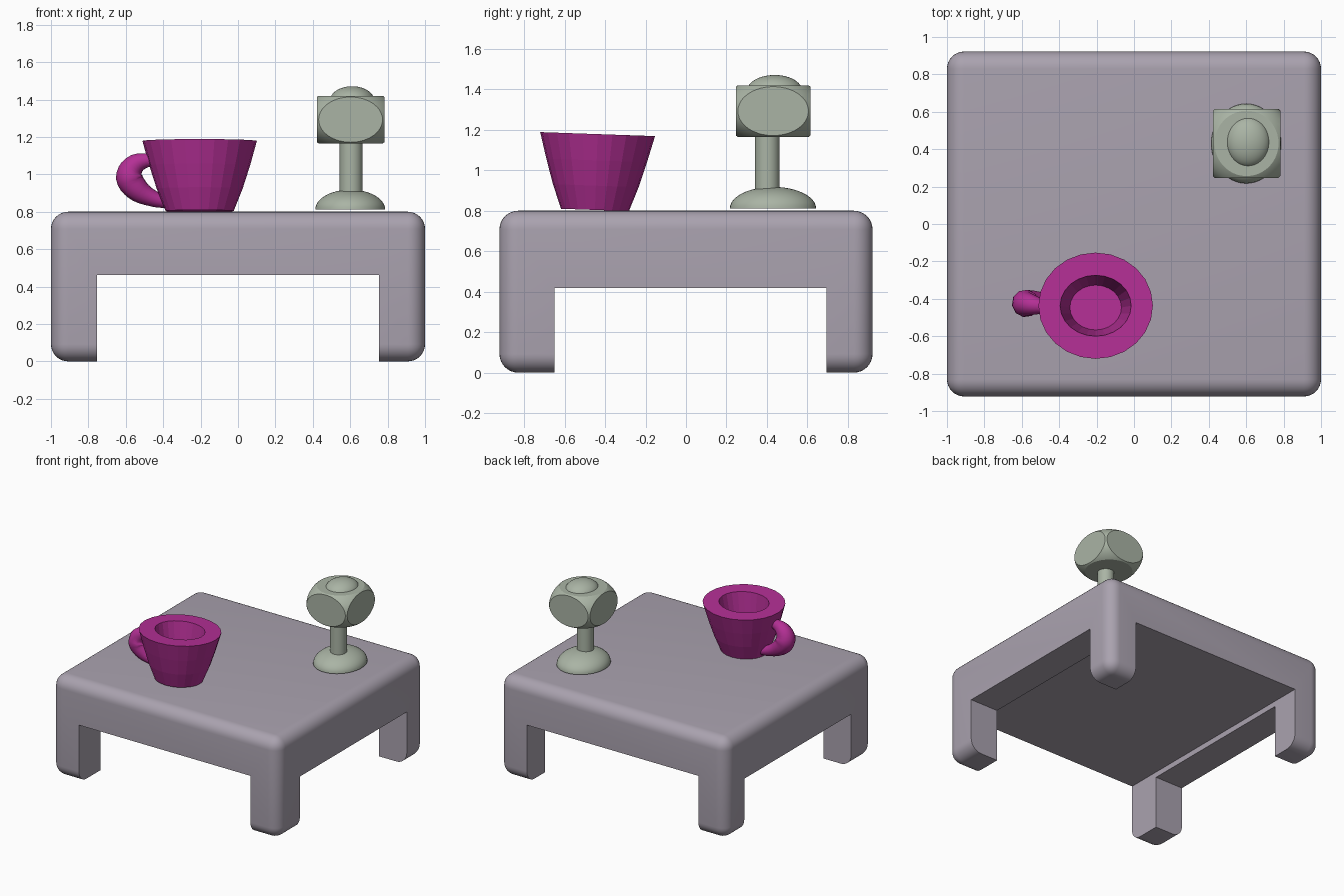
import bpy, bmesh
from math import sin, cos, pi, radians

if "Cube" in bpy.data.objects:
    bpy.data.objects.remove(bpy.data.objects["Cube"])


def material(name, rgb):
    m = bpy.data.materials.new(name)
    m.diffuse_color = (*[c ** 2.2 for c in rgb], 1)
    m.use_nodes = True
    m.node_tree.nodes["Principled BSDF"].inputs["Base Color"].default_value = m.diffuse_color
    return m


TABLE = material("table_grey", (0.66, 0.63, 0.68))
CUP = material("cup_magenta", (0.70, 0.20, 0.58))
STAND = material("stand_green", (0.66, 0.70, 0.64))


def finish(ob, name, mat):
    ob.name = name
    ob.data.materials.append(mat)
    return ob


def box(name, x, y, z, mat):
    """Box from (min, max) ranges."""
    bpy.ops.mesh.primitive_cube_add(size=1)
    ob = bpy.context.object
    for v in ob.data.vertices:
        v.co = [lo + (c + 0.5) * (hi - lo) for c, (lo, hi) in zip(v.co, (x, y, z))]
    return finish(ob, name, mat)


def ellipsoid(name, centre, radii, mat, segs=48, rings=24):
    bpy.ops.mesh.primitive_uv_sphere_add(segments=segs, ring_count=rings, radius=1)
    ob = bpy.context.object
    for v in ob.data.vertices:
        v.co = [c + r * p for c, r, p in zip(centre, radii, v.co)]
    return finish(ob, name, mat)


def smooth(ob, angle=30):
    bpy.ops.object.select_all(action='DESELECT')
    ob.select_set(True)
    bpy.context.view_layer.objects.active = ob
    bpy.ops.object.shade_smooth_by_angle(angle=radians(angle))


def apply(ob, mod):
    bpy.context.view_layer.objects.active = ob
    bpy.ops.object.modifier_apply(modifier=mod.name)


def boolean(ob, cutter, op):
    mod = ob.modifiers.new("cut", 'BOOLEAN')
    mod.operation, mod.object, mod.solver = op, cutter, 'EXACT'
    apply(ob, mod)
    bpy.data.objects.remove(cutter)


def cut_flat(ob, z):
    """Remove everything below z and cap the opening."""
    bm = bmesh.new()
    bm.from_mesh(ob.data)
    geo = bm.verts[:] + bm.edges[:] + bm.faces[:]
    res = bmesh.ops.bisect_plane(bm, geom=geo, plane_co=(0, 0, z), plane_no=(0, 0, 1),
                                 clear_inner=True)
    bmesh.ops.holes_fill(bm, edges=[e for e in bm.edges if e.is_boundary])
    bmesh.ops.recalc_face_normals(bm, faces=bm.faces[:])
    bm.to_mesh(ob.data)
    bm.free()


# table: rounded block with two crossing tunnels that leave four legs
table = box("table", (-1, 1), (-0.922, 0.922), (0, 0.8), TABLE)
bev = table.modifiers.new("round", 'BEVEL')
bev.width, bev.segments = 0.092, 8
apply(table, bev)
boolean(table, box("tunnel_y", (-0.755, 0.755), (-2, 2), (-1, 0.462), TABLE), 'DIFFERENCE')
boolean(table, box("tunnel_x", (-2, 2), (-0.65, 0.695), (-1, 0.418), TABLE), 'DIFFERENCE')
smooth(table)

# cup: faceted rings from underside, up the wall, over the thick rim and into the bowl
RINGS = [(0.182, 0.168, 0.0), (0.230, 0.212, 0.12), (0.270, 0.249, 0.245),
         (0.306, 0.284, 0.375), (0.190, 0.163, 0.375), (0.138, 0.120, 0.10)]
SIDES = 24
bm = bmesh.new()
loops = [[bm.verts.new((rx * cos(2 * pi * i / SIDES), ry * sin(2 * pi * i / SIDES), z))
          for i in range(SIDES)] for rx, ry, z in RINGS]
for a, b in zip(loops, loops[1:]):
    for i in range(SIDES):
        j = (i + 1) % SIDES
        bm.faces.new((a[i], a[j], b[j], b[i]))
bm.faces.new(loops[0][::-1])
bm.faces.new(loops[-1])
bmesh.ops.recalc_face_normals(bm, faces=bm.faces[:])
me = bpy.data.meshes.new("cup")
bm.to_mesh(me)
bm.free()
cup = bpy.data.objects.new("cup", me)
bpy.context.collection.objects.link(cup)
finish(cup, "cup", CUP)
cup.location = (-0.205, -0.45, 0.804)
cup.rotation_euler.x = radians(-2)

# handle: tube of varying thickness, slightly leaning
PATH = [(-0.40, -0.445, 1.075, 0.032), (-0.49, -0.44, 1.075, 0.040),
        (-0.558, -0.43, 1.045, 0.060), (-0.580, -0.425, 0.985, 0.074),
        (-0.545, -0.42, 0.925, 0.066), (-0.46, -0.415, 0.873, 0.045),
        (-0.36, -0.41, 0.845, 0.028)]
cu = bpy.data.curves.new("cup_handle", 'CURVE')
cu.dimensions = '3D'
cu.bevel_depth, cu.bevel_resolution, cu.use_fill_caps = 1.0, 3, True
sp = cu.splines.new('BEZIER')
sp.resolution_u = 4
sp.bezier_points.add(len(PATH) - 1)
for p, (x, y, z, r) in zip(sp.bezier_points, PATH):
    p.co, p.radius = (x, y, z), r
    p.handle_left_type = p.handle_right_type = 'AUTO'
handle = bpy.data.objects.new("cup_handle", cu)
bpy.context.collection.objects.link(handle)
bpy.ops.object.select_all(action='DESELECT')
handle.select_set(True)
bpy.context.view_layer.objects.active = handle
bpy.ops.object.convert(target='MESH')
handle = bpy.context.object
finish(handle, "cup_handle", CUP)
smooth(handle, 40)

# stand: low dome foot and post
foot = ellipsoid("stand_foot", (0.6, 0.43, 0.812), (0.187, 0.213, 0.106), STAND)
cut_flat(foot, 0.812)
smooth(foot)
bpy.ops.mesh.primitive_cylinder_add(vertices=32, radius=0.061, depth=0.33,
                                    location=(0.605, 0.402, 1.035))
post = finish(bpy.context.object, "stand_post", STAND)
smooth(post)

# stand head: squashed ball trimmed flat on six sides, with a dome on top
C, H = (0.602, 0.431, 1.2925), (0.180, 0.184, 0.1275)
head = ellipsoid("stand_head", C, [1.38 * h for h in H], STAND, 64, 32)
trim = box("head_trim", *[(c - h, c + h) for c, h in zip(C, H)], STAND)
boolean(head, trim, 'INTERSECT')
smooth(head, 25)
knob = ellipsoid("stand_knob", (0.61, 0.438, 1.395), (0.118, 0.135, 0.076), STAND)
smooth(knob)
